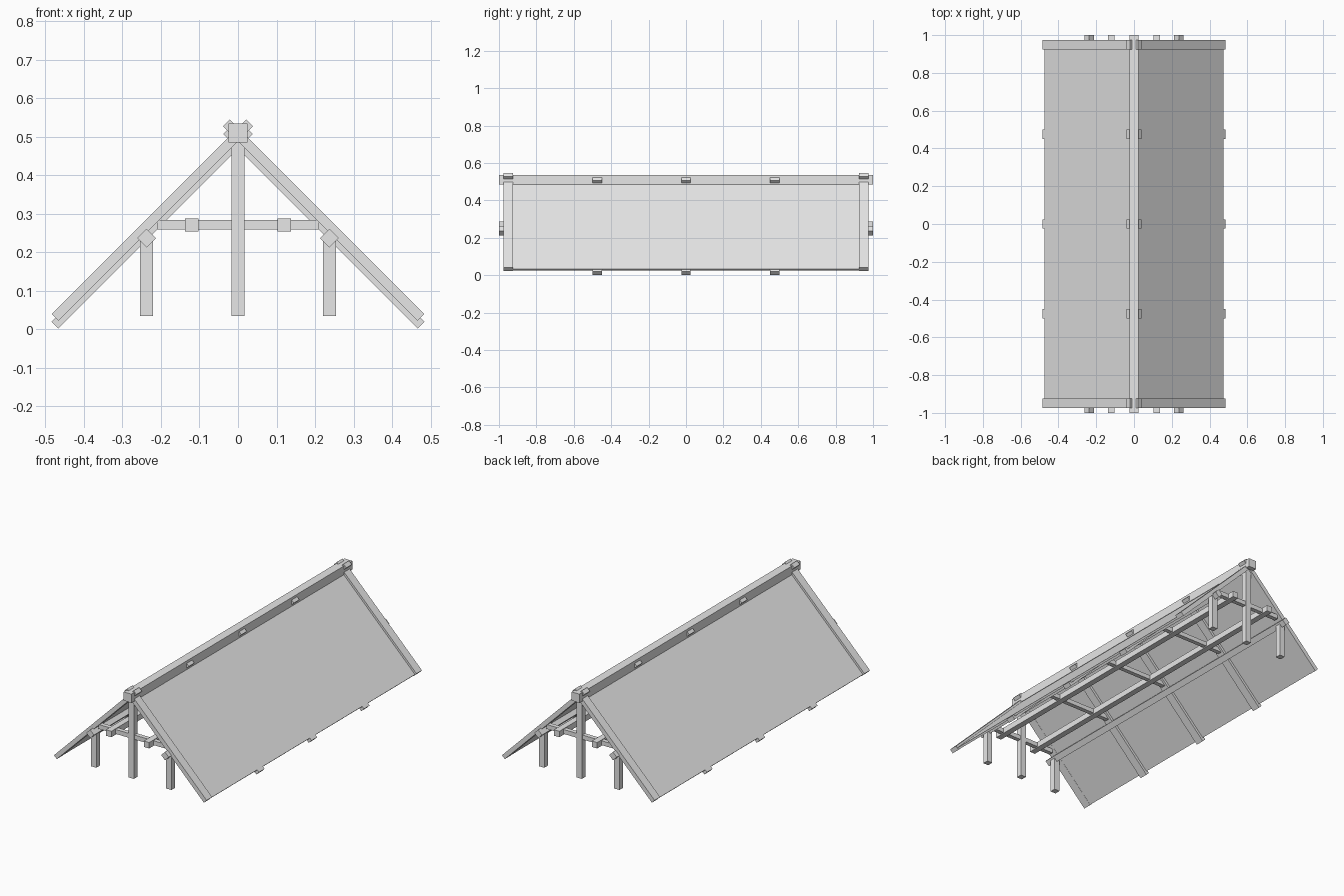
import bpy
from math import radians, sqrt
from mathutils import Matrix, Vector

cube = bpy.data.objects.get("Cube")
if cube:
    bpy.data.objects.remove(cube, do_unlink=True)

grey = bpy.data.materials.new("plain_grey")
grey.use_nodes = True
colour = (0.8, 0.8, 0.8, 1)
grey.diffuse_color = colour
grey.node_tree.nodes["Principled BSDF"].inputs["Base Color"].default_value = colour

CORNERS = [(x, y, z) for x in (-0.5, 0.5) for y in (-0.5, 0.5) for z in (-0.5, 0.5)]
FACES = [(0, 1, 3, 2), (4, 6, 7, 5), (0, 4, 5, 1), (2, 3, 7, 6), (0, 2, 6, 4), (1, 5, 7, 3)]


def beam(name, centre, size, tilt=0):
    """Box of the given size, turned about y by tilt degrees."""
    turn = Matrix.Rotation(radians(tilt), 3, 'Y')
    verts = [turn @ Vector([c * s for c, s in zip(p, size)]) for p in CORNERS]
    mesh = bpy.data.meshes.new(name)
    mesh.from_pydata(verts, [], FACES)
    mesh.materials.append(grey)
    obj = bpy.data.objects.new(name, mesh)
    obj.location = centre
    bpy.context.collection.objects.link(obj)


def slope(name, side, y, width, x_top, x_end, level, thick):
    """Board on the 45 degree pitch; its mid line is x + z = level."""
    x = (x_top + x_end) / 2
    beam(name, (side * x, y, level - x), ((x_end - x_top) * sqrt(2), width, thick), side * 45)


END = 0.95
BAY = 0.475

# Ridge
beam("ridge_beam", (0, 0, 0.51), (0.05, 2, 0.05))

for side, label in ((-1, "right"), (1, "left")):
    # Roof covering, barge boards and rafters
    slope(f"{label}_roof_panel", side, 0, 1.94, 0.0, 0.47, 0.498, 0.012)
    for y in (-END, END):
        slope(f"{label}_barge_board", side, y, 0.05, -0.03, 0.475, 0.506, 0.025)
    for y in (-BAY, 0, BAY):
        slope(f"{label}_rafter", side, y, 0.05, -0.03, 0.475, 0.486, 0.025)
    # Long beams
    beam(f"{label}_collar_purlin", (side * 0.12, 0, 0.271), (0.034, 2, 0.034))
    beam(f"{label}_side_purlin", (side * 0.237, 0, 0.237), (0.034, 2, 0.034), 45)
    # Side posts
    for y in (-END, END):
        beam(f"{label}_side_post", (side * 0.238, y, 0.135), (0.034, 0.034, 0.2))

# King posts
for y in (-END, END):
    beam("king_post", (0, y, 0.265), (0.034, 0.034, 0.46))

# Collar ties
for y in (-END, -BAY, 0, BAY, END):
    beam("collar_tie", (0, y, 0.272), (0.42, 0.025, 0.025))
